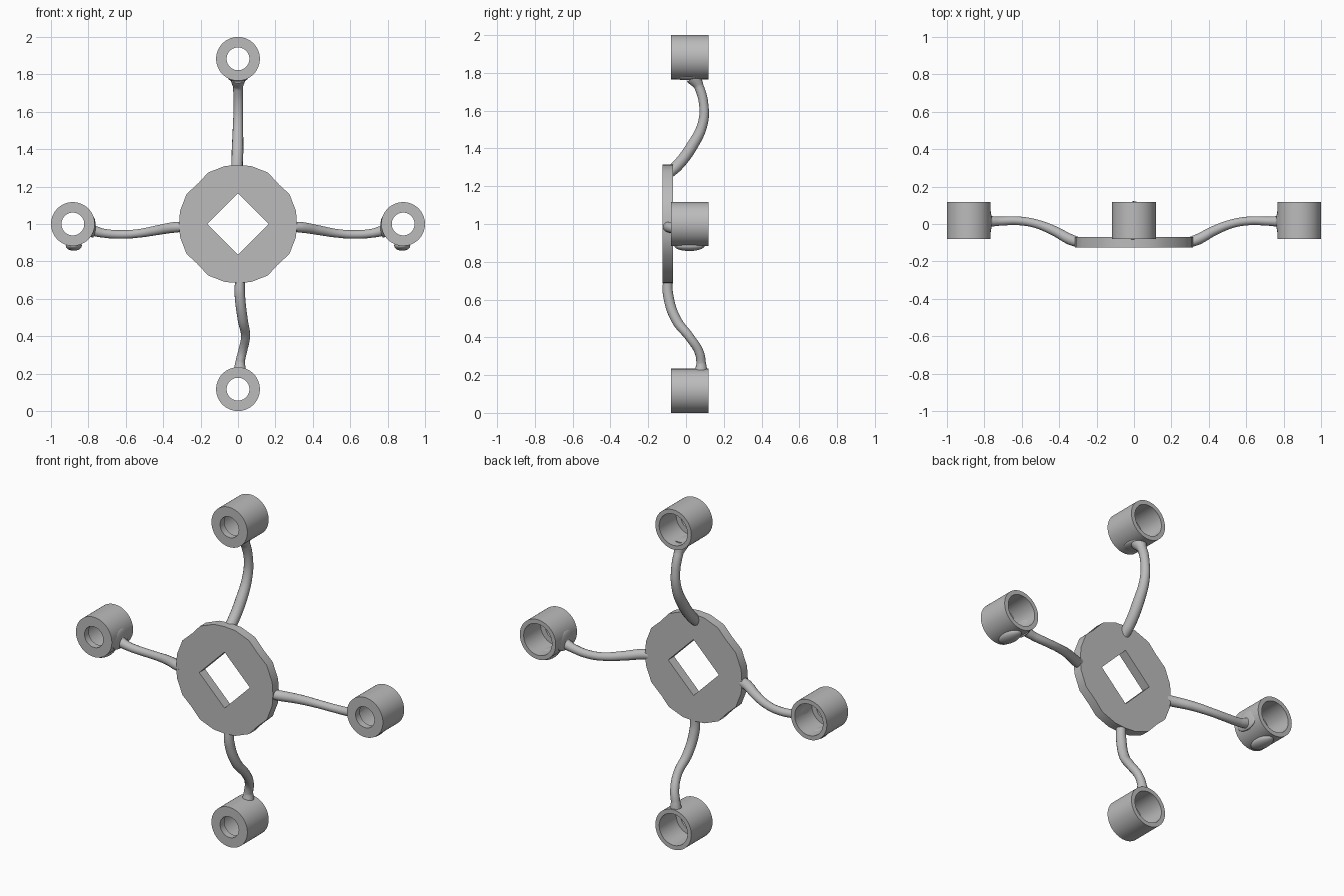
import bpy
import bmesh
from math import sin, cos, pi, radians
from mathutils import Matrix

cube = bpy.data.objects.get("Cube")
if cube:
    bpy.data.objects.remove(cube)

GREY = (0.5, 0.5, 0.5, 1)
grey = bpy.data.materials.new("grey_plastic")
grey.use_nodes = True
grey.diffuse_color = GREY
grey.node_tree.nodes["Principled BSDF"].inputs["Base Color"].default_value = GREY

HUB_Z = 1.0
REACH = 0.883
CUP_R = 0.117
FRONT, BACK = -0.08, 0.118


def finish(name, bm, angle=30):
    bmesh.ops.recalc_face_normals(bm, faces=bm.faces)
    mesh = bpy.data.meshes.new(name)
    bm.to_mesh(mesh)
    bm.free()
    mesh.materials.append(grey)
    obj = bpy.data.objects.new(name, mesh)
    bpy.context.collection.objects.link(obj)
    smooth(obj, angle)
    return obj


def smooth(obj, angle):
    bpy.ops.object.select_all(action="DESELECT")
    obj.select_set(True)
    bpy.context.view_layer.objects.active = obj
    bpy.ops.object.shade_smooth_by_angle(angle=radians(angle))


# Central plate: wavy rim around a diamond opening
def hub_plate():
    quarter = [(0.315, 0), (0.31, 0.07), (0.275, 0.16),
               (0.22, 0.21), (0.16, 0.275), (0.07, 0.31)]
    rim = []
    for k in range(4):
        c, s = cos(k * pi / 2), sin(k * pi / 2)
        rim += [(x * c - z * s, x * s + z * c) for x, z in quarter]
    n = len(rim)
    diamond = []
    for i in range(n):
        k, t = i // 6, (i % 6) / 6
        a, b = k * pi / 2, (k + 1) * pi / 2
        diamond.append((0.165 * (cos(a) * (1 - t) + cos(b) * t),
                        0.165 * (sin(a) * (1 - t) + sin(b) * t)))
    bm = bmesh.new()
    loops = [[bm.verts.new((x, y, HUB_Z + z)) for x, z in pts]
             for pts, y in ((rim, -0.125), (rim, -0.07), (diamond, -0.07), (diamond, -0.125))]
    bridge(bm, loops)
    finish("hub_plate", bm)


def bridge(bm, loops):
    n = len(loops[0])
    for j, a in enumerate(loops):
        b = loops[(j + 1) % len(loops)]
        for i in range(n):
            bm.faces.new((a[i], a[(i + 1) % n], b[(i + 1) % n], b[i]))


# Cup: open at the back, with a smaller hole through its front wall
def cup(name, x, z):
    profile = [(CUP_R, FRONT), (CUP_R, BACK), (0.092, BACK),
               (0.092, FRONT + 0.04), (0.061, FRONT + 0.04), (0.061, FRONT)]
    bm = bmesh.new()
    steps = 64
    loops = [[bm.verts.new((x + r * cos(2 * pi * i / steps), y, z + r * sin(2 * pi * i / steps)))
              for i in range(steps)] for r, y in profile]
    bridge(bm, loops)
    finish(name, bm)


# Arm: bent tube that flares where it meets its cup
def arm(name, points, mirror=1):
    curve = bpy.data.curves.new(name, "CURVE")
    curve.dimensions = "3D"
    curve.bevel_depth = 1
    curve.bevel_resolution = 5
    curve.use_fill_caps = True
    spline = curve.splines.new("BEZIER")
    spline.resolution_u = 10
    spline.bezier_points.add(len(points) - 1)
    for bp, (x, y, z, r) in zip(spline.bezier_points, points):
        bp.co = (x * mirror, y, z)
        bp.radius = r
        bp.handle_left_type = bp.handle_right_type = "AUTO"
    curve.materials.append(grey)
    obj = bpy.data.objects.new(name, curve)
    bpy.context.collection.objects.link(obj)
    bpy.ops.object.select_all(action="DESELECT")
    obj.select_set(True)
    bpy.context.view_layer.objects.active = obj
    bpy.ops.object.convert(target="MESH")
    smooth(bpy.context.object, 50)


# Rounded pad moulded on to a cup wall
def pad(name, center, size):
    bm = bmesh.new()
    bmesh.ops.create_uvsphere(bm, u_segments=32, v_segments=16, radius=1,
                              matrix=Matrix.Translation(center) @ Matrix.Diagonal((*size, 1)))
    finish(name, bm, 60)


hub_plate()
cup("top_cup", 0, HUB_Z + REACH)
cup("bottom_cup", 0, HUB_Z - REACH)

arm("top_arm", [(-0.005, -0.09, 1.27, 0.03), (-0.005, -0.045, 1.31, 0.031),
                (-0.002, 0.03, 1.41, 0.031), (0, 0.088, 1.53, 0.027),
                (0.002, 0.094, 1.63, 0.025), (0, 0.067, 1.73, 0.026),
                (0, 0.04, 1.775, 0.042)])
pad("top_pad", (0, 0.01, 1.778), (0.052, 0.08, 0.017))

arm("bottom_arm", [(0.01, -0.097, 0.71, 0.026), (0.01, -0.094, 0.62, 0.028),
                   (0.025, -0.05, 0.49, 0.027), (0.04, 0.02, 0.40, 0.024),
                   (0.025, 0.07, 0.32, 0.024), (0.012, 0.08, 0.265, 0.025),
                   (0.01, 0.08, 0.222, 0.033)])

for side, s in (("left", 1), ("right", -1)):
    cup(side + "_cup", s * REACH, HUB_Z)
    arm(side + "_arm", [(0.29, -0.1, 0.985, 0.027), (0.34, -0.083, 0.982, 0.029),
                        (0.43, -0.035, 0.967, 0.026), (0.53, 0.003, 0.95, 0.023),
                        (0.62, 0.017, 0.944, 0.023), (0.72, 0.015, 0.951, 0.024),
                        (0.765, 0.014, 0.962, 0.028), (0.782, 0.014, 0.967, 0.04)], s)
    pad(side + "_arm_pad", (s * 0.778, 0.012, 0.985), (0.017, 0.08, 0.058))
    pad(side + "_lower_pad", (s * 0.878, 0.018, 0.884), (0.043, 0.08, 0.027))
